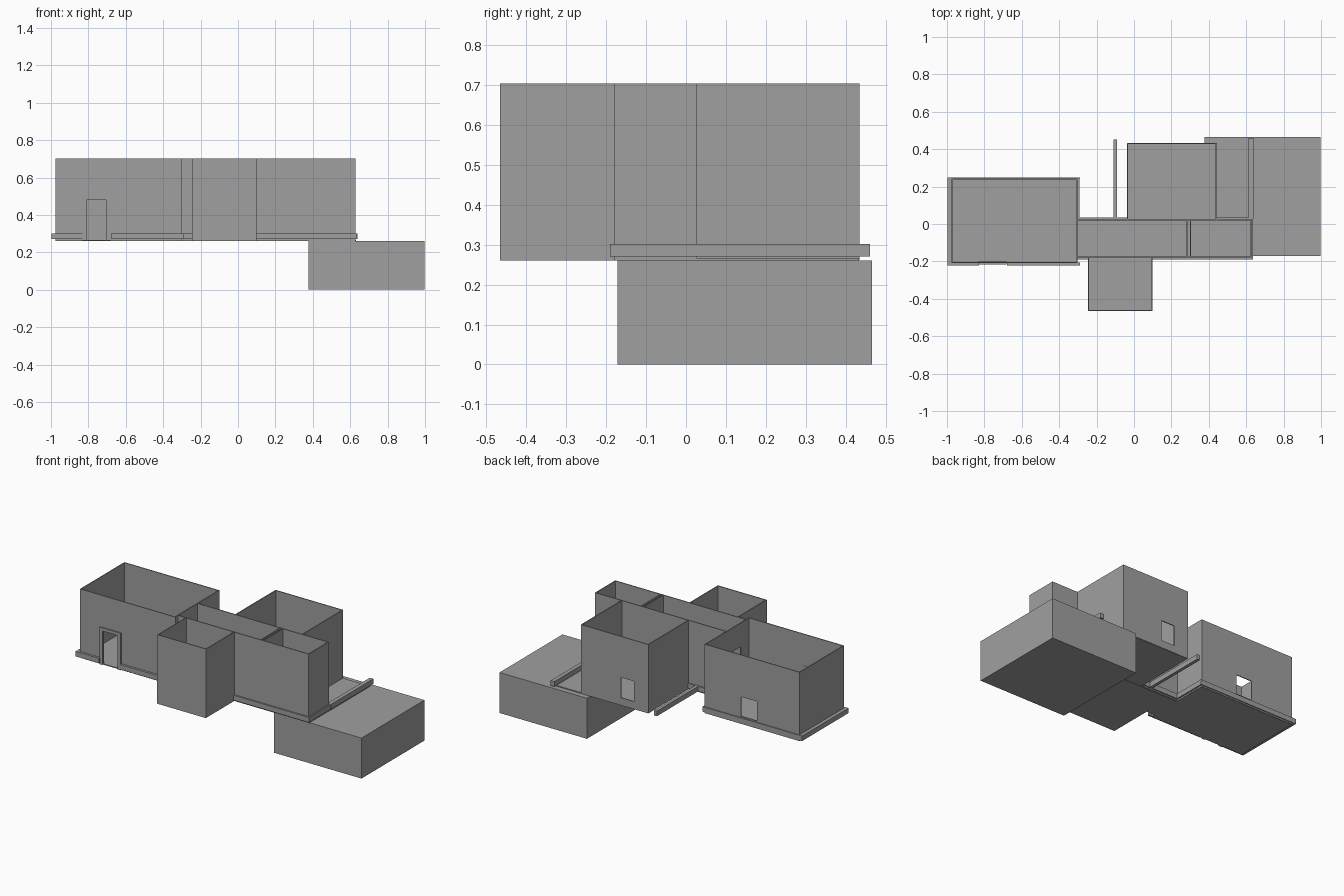
import bpy, bmesh

if "Cube" in bpy.data.objects:
    bpy.data.objects.remove(bpy.data.objects["Cube"])

plaster = bpy.data.materials.new("plain_grey")
plaster.diffuse_color = (0.35, 0.35, 0.35, 1)
plaster.use_nodes = True
plaster.node_tree.nodes["Principled BSDF"].inputs["Base Color"].default_value = plaster.diffuse_color

BASE, TOP = 0.262, 0.703   # wall bottom and top
T = 0.006                  # wall thickness


def boxes(name, parts):
    """One object from a list of (x0, x1, y0, y1, z0, z1) boxes."""
    bm = bmesh.new()
    for x0, x1, y0, y1, z0, z1 in parts:
        vs = bmesh.ops.create_cube(bm, size=1)["verts"]
        for v in vs:
            v.co = (x1 if v.co.x > 0 else x0,
                    y1 if v.co.y > 0 else y0,
                    z1 if v.co.z > 0 else z0)
    me = bpy.data.meshes.new(name)
    bm.to_mesh(me)
    bm.free()
    me.materials.append(plaster)
    ob = bpy.data.objects.new(name, me)
    bpy.context.collection.objects.link(ob)
    return ob


def wall(name, axis, a, b, pos, hole=None):
    """Wall along x or y from a to b at pos; hole = (a0, a1, z0, z1)."""
    spans = [(a, b, BASE, TOP)]
    if hole:
        h0, h1, z0, z1 = hole
        spans = [(a, h0, BASE, TOP), (h1, b, BASE, TOP), (h0, h1, z1, TOP)]
        if z0 > BASE:
            spans.append((h0, h1, BASE, z0))
    p, q = pos - T / 2, pos + T / 2
    boxes(name, [(s, e, p, q, z0, z1) if axis == "x" else (p, q, s, e, z0, z1)
                 for s, e, z0, z1 in spans])


def floor(name, x0, x1, y0, y1):
    boxes(name, [(x0, x1, y0, y1, BASE - 0.002, BASE + 0.004)])


# Low solid block
boxes("lower_block", [(0.377, 0.997, -0.172, 0.466, 0, 0.26)])

# Large left room with front door, back window and inner doorway
floor("left_room_floor", -0.975, -0.302, -0.206, 0.24)
wall("left_room_front", "x", -0.975, -0.302, -0.205, (-0.81, -0.705, BASE, 0.48))
wall("left_room_back", "x", -0.975, -0.302, 0.239, (-0.672, -0.56, 0.31, 0.435))
wall("left_room_side", "y", -0.205, 0.239, -0.973)
wall("left_room_inner_side", "y", -0.205, 0.239, -0.304, (-0.12, 0.0, BASE, 0.55))

# Corridor
floor("corridor_floor", -0.304, 0.628, -0.178, 0.02)
wall("corridor_front", "x", -0.304, 0.628, -0.177)
wall("corridor_back", "x", -0.304, 0.628, 0.023)
wall("corridor_end", "y", -0.177, 0.023, 0.625)
wall("corridor_partition_left", "y", -0.177, 0.023, 0.285)
wall("corridor_partition_right", "y", -0.177, 0.023, 0.303)

# Small front room
floor("front_room_floor", -0.245, 0.098, -0.466, -0.177)
wall("front_room_front", "x", -0.247, 0.1, -0.463)
for side, x in (("left", -0.244), ("right", 0.097)):
    wall("front_room_" + side, "y", -0.466, -0.18, x)

# Back room with window
floor("back_room_floor", -0.035, 0.44, 0.023, 0.432)
wall("back_room_back", "x", -0.037, 0.443, 0.431, (0.064, 0.158, 0.31, 0.44))
for side, x in (("left", -0.034), ("right", 0.44)):
    wall("back_room_" + side, "y", 0.023, 0.431, x)

# Terrace floor on the block
floor("terrace_floor", 0.44, 0.63, 0.02, 0.432)

# Raised base trims and free-standing kerbs
Z = (0.27, 0.302)
boxes("left_room_trim", [
    (-0.998, -0.83, -0.222, -0.206, *Z),
    (-0.68, -0.29, -0.222, -0.206, *Z),
    (-0.998, -0.29, 0.24, 0.248, *Z),
    (-0.998, -0.975, -0.222, 0.248, *Z),
    (-0.302, -0.292, 0.03, 0.248, *Z)])
boxes("corridor_trim", [
    (-0.302, -0.247, -0.19, -0.178, *Z),
    (0.1, 0.635, -0.19, -0.178, *Z),
    (0.626, 0.636, -0.19, 0.03, *Z),
    (-0.302, -0.037, 0.024, 0.034, *Z),
    (0.443, 0.626, 0.024, 0.034, *Z)])
boxes("terrace_kerb", [(0.612, 0.638, 0.03, 0.461, *Z)])
boxes("back_kerb", [(-0.11, -0.09, 0.034, 0.453, *Z)])

# Front door frame
boxes("door_frame", [
    (-0.832, -0.812, -0.216, -0.2, BASE, 0.5),
    (-0.703, -0.683, -0.216, -0.2, BASE, 0.5),
    (-0.832, -0.683, -0.216, -0.2, 0.48, 0.5)])
